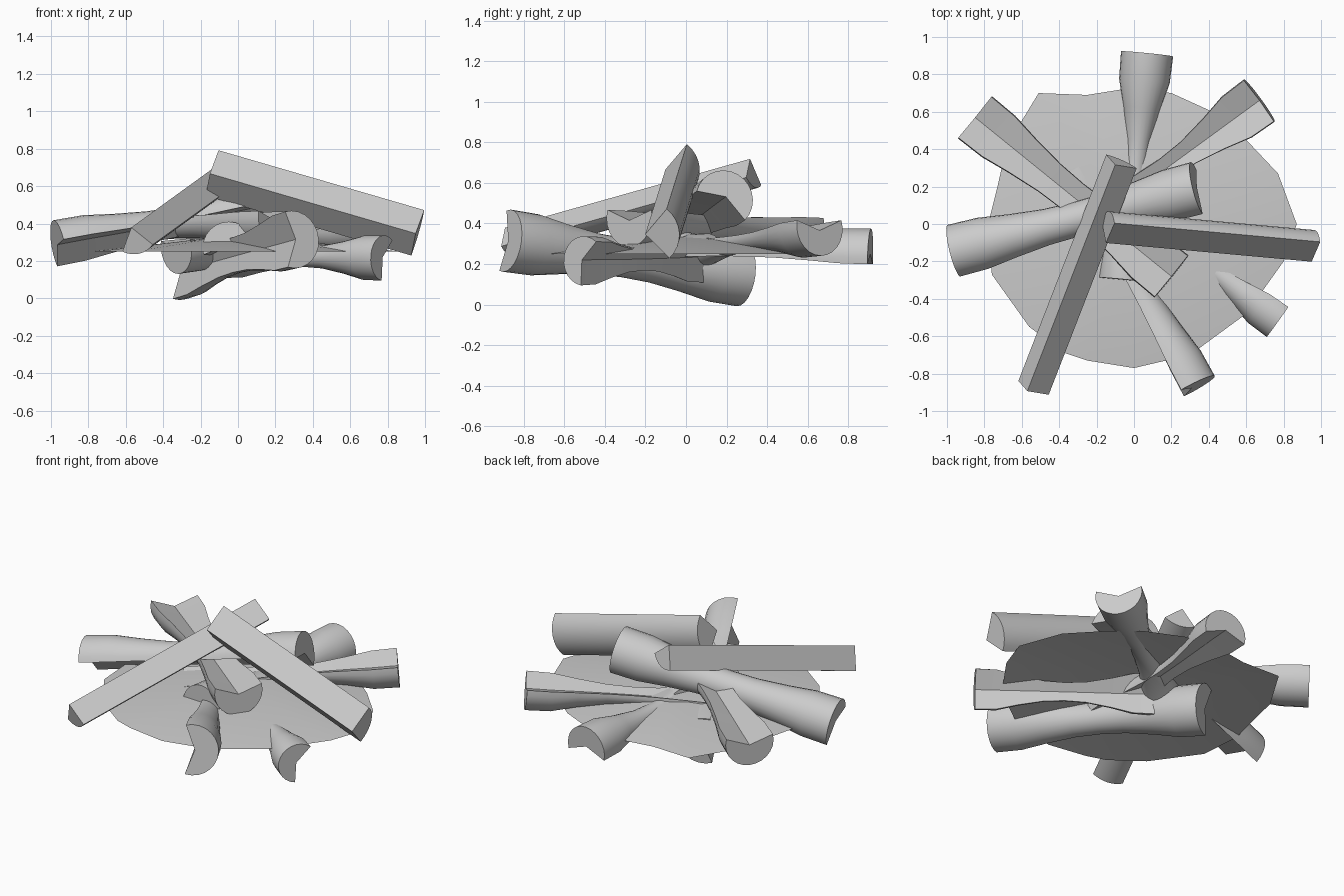
import bpy, bmesh, math
from mathutils import Vector

cube = bpy.data.objects.get("Cube")
if cube:
    bpy.data.objects.remove(cube, do_unlink=True)

grey = bpy.data.materials.new("ash_grey")
grey.use_nodes = True
tone = (0.6, 0.6, 0.6, 1)
grey.diffuse_color = tone
grey.node_tree.nodes["Principled BSDF"].inputs["Base Color"].default_value = tone


def finish(name, bm):
    bmesh.ops.recalc_face_normals(bm, faces=bm.faces[:])
    mesh = bpy.data.meshes.new(name)
    bm.to_mesh(mesh)
    bm.free()
    mesh.materials.append(grey)
    obj = bpy.data.objects.new(name, mesh)
    bpy.context.collection.objects.link(obj)
    bpy.ops.object.select_all(action='DESELECT')
    obj.select_set(True)
    bpy.context.view_layer.objects.active = obj
    bpy.ops.object.shade_smooth_by_angle(angle=math.radians(32))
    return obj


# Cross-sections: (across, towards the facing direction)
def arc(start, end, count):
    angles = [math.radians(start + (end - start) * i / (count - 1)) for i in range(count)]
    return [(math.cos(a), math.sin(a)) for a in angles]


def sector(half_angle):
    """Split log section with its sharp ridge towards the facing direction."""
    return [(0, 0.6)] + [(x, y + 0.6) for x, y in arc(270 - half_angle, 270 + half_angle, 9)]


GROOVED = [(0, -0.1)] + arc(165, 375, 15)


def log(name, start, end, section, radius, waist=1.0, facing=(0, 0, 1)):
    """Loft a section along a log, pinched in the middle by the waist factor."""
    a, b = Vector(start), Vector(end)
    axis = (b - a).normalized()
    up = Vector(facing)
    up = (up - axis * up.dot(axis)).normalized()
    side = axis.cross(up)
    steps = [(0, 1), (0.12, 0.95), (0.24, 0.5), (0.38, 0.1), (0.5, 0),
             (0.62, 0.1), (0.76, 0.5), (0.88, 0.95), (1, 1)]
    if waist == 1:
        steps = [steps[0], steps[-1]]
    bm = bmesh.new()
    rings = []
    for t, flare in steps:
        r = radius * (waist + (1 - waist) * flare)
        c = a.lerp(b, t)
        rings.append([bm.verts.new(c + side * (x * r) + up * (y * r)) for x, y in section])
    n = len(section)
    for lower, upper in zip(rings, rings[1:]):
        for i in range(n):
            j = (i + 1) % n
            bm.faces.new((lower[i], lower[j], upper[j], upper[i]))
    bm.faces.new(rings[0][::-1])
    bm.faces.new(rings[-1])
    return finish(name, bm)


# Shallow ash mound with an irregular rim
rim = [(.87, 0), (.77, .27), (.6, .45), (.42, .6), (.2, .7), (0, .73), (-.25, .69),
       (-.51, .7), (-.68, .42), (-.73, .2), (-.78, 0), (-.76, -.27), (-.56, -.55),
       (-.37, -.69), (-.25, -.73), (0, -.77), (.3, -.7), (.6, -.48), (.8, -.2)]
bm = bmesh.new()
peak = bm.verts.new((0, 0, .34))
edge = [bm.verts.new((x, y, .25)) for x, y in rim]
for i, v in enumerate(edge):
    bm.faces.new((peak, v, edge[(i + 1) % len(edge)]))
finish("ash_mound", bm)

# Straight split logs leaning over the top
log("leaning_log_left", (-.14, 0, .67), (.96, -.1, .35), sector(48), .17,
    facing=(0, -1, -.06))
log("leaning_log_right", (-.075, .33, .635), (-.545, -.88, .295), sector(38), .148,
    facing=(-.23, 0, 1))

# Grooved logs with pinched middles, each groove turned its own way
log("grooved_log_right", (-.96, -.145, .275), (.34, .19, .52), GROOVED, .145, .65,
    facing=(.1, -.5, -.85))
log("grooved_log_front", (.295, -.885, .315), (-.32, .27, .145), GROOVED, .155, .62,
    facing=(-.92, -.39, 0))
log("grooved_log_back", (.07, .91, .235), (-.05, -.3, .27), GROOVED, .14, .42,
    facing=(0, 0, -1))
log("grooved_log_front_left", (.78, -.505, .215), (-.07, .1, .23), GROOVED, .122, .45,
    facing=(.53, .74, -.4))
log("grooved_log_back_right", (-.85, .57, .39), (.2, -.28, .43), GROOVED, .145, .62)
log("grooved_log_back_left", (.67, .66, .38), (-.33, -.07, .27), GROOVED, .14, .45)
